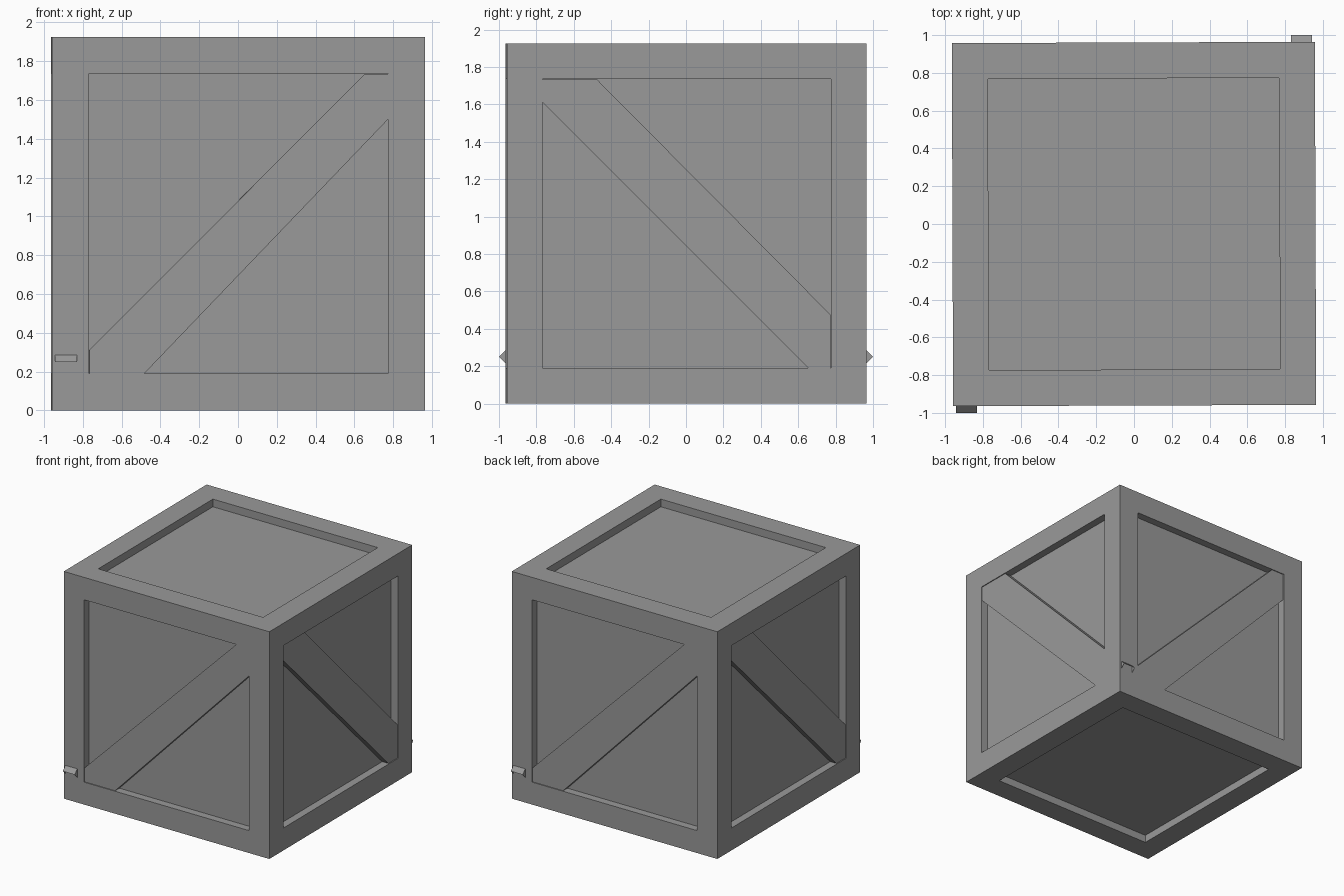
import bpy, bmesh
from math import pi
from mathutils import Matrix, Vector

if "Cube" in bpy.data.objects:
    bpy.data.objects.remove(bpy.data.objects["Cube"])

HALF, HEIGHT, RAIL, DEPTH = 0.961, 1.925, 0.19, 0.065
TWIST = 0.0035  # the crate sits very slightly turned

grey = bpy.data.materials.new("dark_grey")
grey.diffuse_color = (0.32, 0.32, 0.32, 1)
grey.use_nodes = True
grey.node_tree.nodes["Principled BSDF"].inputs["Base Color"].default_value = grey.diffuse_color


def finish(name, bm, matrix):
    bmesh.ops.transform(bm, matrix=matrix, verts=bm.verts)
    bmesh.ops.recalc_face_normals(bm, faces=bm.faces)
    mesh = bpy.data.meshes.new(name)
    bm.to_mesh(mesh)
    bm.free()
    mesh.materials.append(grey)
    obj = bpy.data.objects.new(name, mesh)
    bpy.context.collection.objects.link(obj)


def prism(name, profile, offset, matrix, open_side=None):
    """Sweep a flat outline along an offset; one side may be left open."""
    bm = bmesh.new()
    near = [bm.verts.new(p) for p in profile]
    far = [bm.verts.new(Vector(p) + Vector(offset)) for p in profile]
    bm.faces.new(near)
    bm.faces.new(far[::-1])
    for i in range(len(near)):
        if i != open_side:
            bm.faces.new((near[i], far[i], far[i - len(far) + 1], near[i - len(near) + 1]))
    finish(name, bm, matrix)


# Crate body: cube with a recessed panel framed on every side
bm = bmesh.new()
bmesh.ops.create_cube(bm, size=2, matrix=Matrix.Translation((0, 0, HEIGHT / 2))
                      @ Matrix.Diagonal((HALF, HALF, HEIGHT / 2, 1)))
panels = list(bm.faces)
bmesh.ops.inset_individual(bm, faces=panels, thickness=RAIL, use_even_offset=True)
bm.normal_update()
pushes = [f.normal * -DEPTH for f in panels]
for face, push in zip(panels, pushes):
    new = bmesh.ops.extrude_discrete_faces(bm, faces=[face])["faces"]
    bmesh.ops.translate(bm, vec=push, verts=new[0].verts)
finish("crate_body", bm, Matrix.Rotation(TWIST, 4, 'Z'))

# Diagonal braces: (across, height) outlines, seen face-on
IN, LOW, TOP = 0.77, 0.191, 1.734
rising = [(-IN, 0.31), (-IN, LOW), (-0.485, LOW), (IN, 1.50), (IN, TOP), (0.65, TOP)]
falling = [(-IN, 1.61), (0.65, LOW), (IN, LOW), (IN, 0.475), (-0.48, TOP), (-IN, TOP)]
for i, (side, outline) in enumerate((("front", rising), ("right", falling),
                                     ("back", rising), ("left", falling))):
    prism(side + "_brace", [(u, -HALF + 0.006, z) for u, z in outline],
          (0, DEPTH, 0), Matrix.Rotation(TWIST + i * pi / 2, 4, 'Z'))

# Small wedge pegs, open underneath, on the front and back corner posts
X, Y, Z, R = -0.943, -0.962, 0.25, 0.038
wedge = [(X, Y - R, Z), (X, Y, Z + R), (X, Y, Z - R)]
for i, side in enumerate(("front", "back")):
    prism(side + "_peg", wedge, (0.112, 0, 0), Matrix.Rotation(i * pi, 4, 'Z'), open_side=2)
